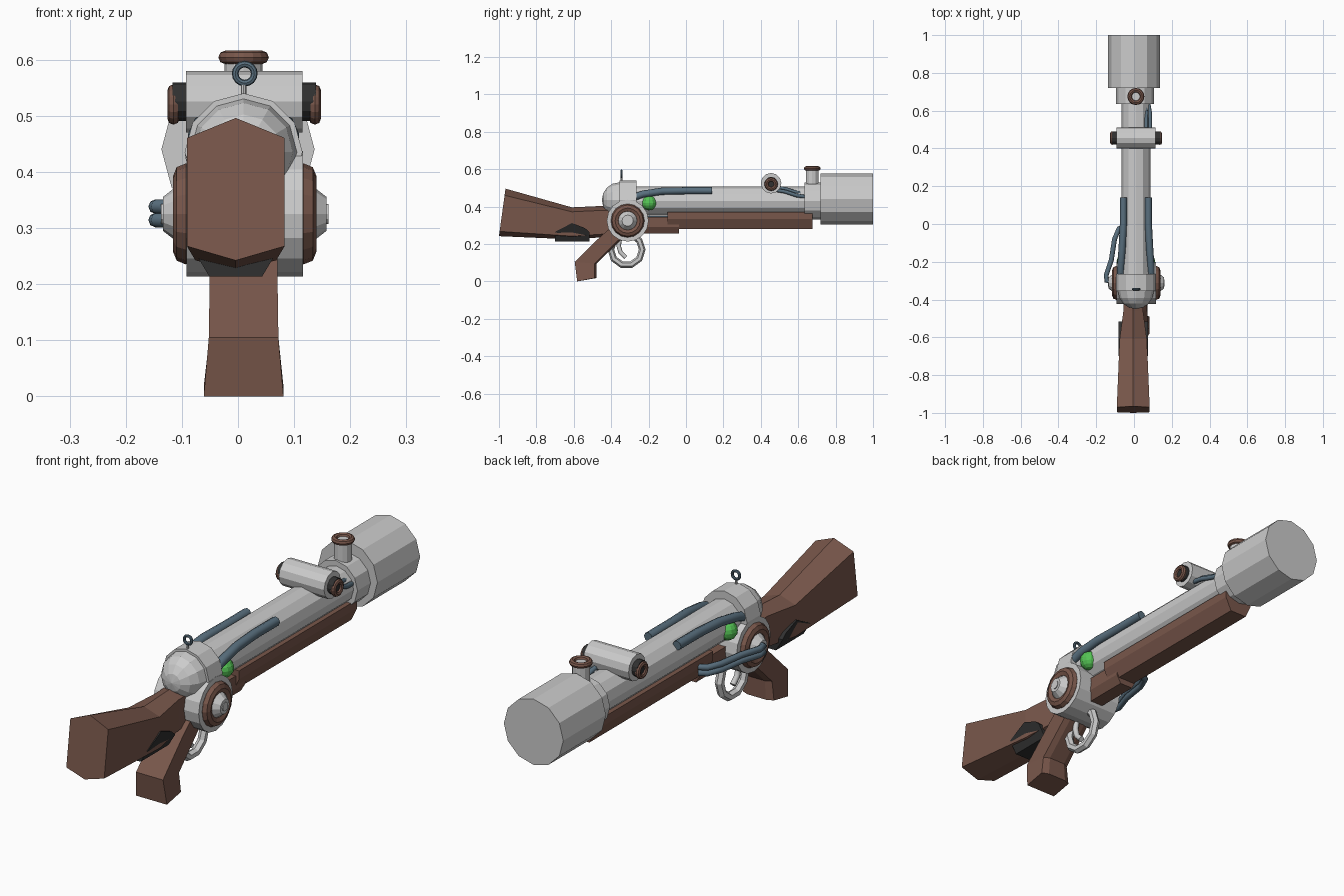
import bpy, bmesh
from math import pi
from mathutils import Vector

if "Cube" in bpy.data.objects:
    bpy.data.objects.remove(bpy.data.objects["Cube"])

def material(name, rgb):
    m = bpy.data.materials.new(name)
    m.diffuse_color = (*rgb, 1)
    m.use_nodes = True
    m.node_tree.nodes["Principled BSDF"].inputs["Base Color"].default_value = m.diffuse_color
    return m

WOOD = material("wood", (0.19, 0.095, 0.07))
HOSE = material("hose", (0.10, 0.16, 0.21))
DARK = material("dark_panel", (0.03, 0.03, 0.03))
GREEN = material("glow", (0.09, 0.55, 0.09))
CX = 0.01  # centre plane of the metal parts
AXES = {'x': Vector((1, 0, 0)), 'y': Vector((0, 1, 0)), 'z': Vector((0, 0, 1))}

def finish(name, mat):
    o = bpy.context.object
    o.name = name
    if mat:
        o.data.materials.append(mat)
    return o

def turn(axis, flip=1):
    return (AXES[axis] * flip).to_track_quat('Z', 'Y').to_euler()

def rod(name, axis, c, a, b, r, r2=None, n=12, mat=None):
    """Cylinder or frustum along an axis from coordinate a to b."""
    i = 'xyz'.index(axis)
    p = list(c)
    p[i] = (a + b) / 2
    bpy.ops.mesh.primitive_cone_add(vertices=n, radius1=r, radius2=r if r2 is None else r2,
                                    depth=abs(b - a), location=p, rotation=turn(axis, 1 if b > a else -1))
    return finish(name, mat)

def ring(name, axis, c, R, r, n=16, k=8, mat=None):
    bpy.ops.mesh.primitive_torus_add(major_radius=R, minor_radius=r, major_segments=n,
                                     minor_segments=k, location=c, rotation=turn(axis))
    return finish(name, mat)

def ball(name, c, r, axis='z', n=12, rings=8, mat=None):
    bpy.ops.mesh.primitive_uv_sphere_add(segments=n, ring_count=rings, radius=r,
                                         location=c, rotation=turn(axis))
    return finish(name, mat)

def hose(name, pts, r, mat=HOSE):
    cu = bpy.data.curves.new(name, 'CURVE')
    cu.dimensions = '3D'
    cu.bevel_depth, cu.bevel_resolution, cu.use_fill_caps = r, 2, True
    s = cu.splines.new('POLY')
    s.points.add(len(pts) - 1)
    for p, q in zip(s.points, pts):
        p.co = (*q, 1)
    o = bpy.data.objects.new(name, cu)
    bpy.context.collection.objects.link(o)
    bpy.ops.object.select_all(action='DESELECT')
    o.select_set(True)
    bpy.context.view_layer.objects.active = o
    bpy.ops.object.convert(target='MESH')
    return finish(name, mat)

def loft(name, sections, mat=None):
    """Skin a list of equally sized closed sections and cap both ends."""
    bm = bmesh.new()
    loops = [[bm.verts.new(p) for p in s] for s in sections]
    n = len(loops[0])
    for a, b in zip(loops, loops[1:]):
        for i in range(n):
            j = (i + 1) % n
            bm.faces.new((a[i], a[j], b[j], b[i]))
    bm.faces.new(loops[0][::-1])
    bm.faces.new(loops[-1])
    bmesh.ops.recalc_face_normals(bm, faces=bm.faces)
    me = bpy.data.meshes.new(name)
    bm.to_mesh(me)
    bm.free()
    o = bpy.data.objects.new(name, me)
    bpy.context.collection.objects.link(o)
    bpy.context.view_layer.objects.active = o
    return finish(name, mat)

# Barrel, collar and muzzle
rod("barrel", 'y', (CX, 0, 0.43), -0.3, 0.66, 0.077)
rod("collar", 'y', (CX - 0.005, 0, 0.43), 0.634, 0.725, 0.10)
rod("muzzle", 'y', (0, 0, 0.44), 0.72, 1.0, 0.1365)

# Chimney on the collar
rod("chimney", 'z', (CX, 0.675, 0), 0.45, 0.605, 0.034)
ring("chimney_rim", 'z', (CX, 0.675, 0.604), 0.033, 0.012, mat=WOOD)

# Crosswise sight with end rings
sight = (CX + 0.001, 0.455, 0.525)
rod("sight_body", 'x', sight, sight[0] - 0.104, sight[0] + 0.104, 0.055)
rod("sight_core", 'x', sight, sight[0] - 0.128, sight[0] + 0.128, 0.034, mat=DARK)
for s in (-1, 1):
    ring("sight_ring", 'x', (sight[0] + s * 0.126, 0.455, 0.52), 0.025, 0.011, mat=WOOD)
for dx, dz in ((0.055, 0), (0.075, -0.015)):
    x = CX + dx
    hose("sight_hose", [(x, 0.47, 0.505 + dz), (x, 0.53, 0.495 + dz), (x, 0.59, 0.475 + dz),
                        (x - 0.01, 0.65, 0.465 + dz)], 0.010)

# Domed breech with eyelet
rod("breech_band", 'y', (CX, 0, 0.435), -0.355, -0.265, 0.105)
ball("breech_dome", (CX, -0.355, 0.435), 0.095, 'y')
rod("eyelet_stem", 'z', (CX, -0.345, 0), 0.52, 0.56, 0.005, n=8)
ring("eyelet", 'y', (CX + 0.002, -0.345, 0.575), 0.017, 0.006, mat=HOSE)

# Crosswise drum with wheels and hubs
drum = (CX + 0.002, -0.312, 0.325)
rod("drum", 'x', drum, drum[0] - 0.104, drum[0] + 0.104, 0.112, n=16)
for s in (-1, 1):
    x = drum[0]
    ring("drum_wheel", 'x', (x + s * 0.105, *drum[1:]), 0.067, 0.023, mat=WOOD)
    rod("hub", 'x', drum, x + s * 0.10, x + s * 0.146, 0.066, 0.03)
    rod("hub_pin", 'x', drum, x + s * 0.14, x + s * 0.149, 0.018)
    # Glowing orbs and hoses beside the barrel
    ball("orb", (CX + s * 0.062, -0.197, 0.42), 0.04, mat=GREEN)
    hose("barrel_hose", [(CX + s * 0.08, -0.28, 0.45), (CX + s * 0.08, -0.23, 0.467),
                         (CX + s * 0.073, -0.13, 0.482), (CX + s * 0.066, 0.0, 0.485),
                         (CX + s * 0.066, 0.14, 0.485)], 0.019)

# Twin hoses on the left of the drum
for z in (0.314, 0.338):
    hose("side_hose", [(-0.05, -0.01, z), (-0.08, -0.025, z), (-0.103, -0.08, z), (-0.12, -0.19, z),
                       (-0.147, -0.27, z), (-0.145, -0.30, z), (-0.10, -0.31, z)], 0.013)

# Wooden fore-end and its block
def u_section(y, w, top, mid, low):
    return [(CX + w, y, top), (CX + w, y, mid), (CX + w * 0.6, y, low),
            (CX - w * 0.6, y, low), (CX - w, y, mid), (CX - w, y, top)]
loft("fore_end", [u_section(y, 0.065, 0.37, 0.335, 0.28) for y in (-0.1, 0.675)], WOOD)
loft("fore_block", [u_section(y, 0.05, 0.345, 0.29, 0.255) for y in (-0.3, -0.037)], WOOD)

# Stock: six-sided sections of (top y, bottom y, top z, bottom z, half width)
def stock_section(yt, yb, zt, zb, w):
    def p(x, t):
        return (x - 0.004, yb + (yt - yb) * t, zb + (zt - zb) * t)
    return [p(0, 1), p(w, 0.86), p(w, 0.1), p(0, 0), p(-w, 0.1), p(-w, 0.86)]
loft("stock", [stock_section(*s) for s in (
    (-0.965, -1.0, 0.496, 0.242, 0.087), (-0.61, -0.61, 0.396, 0.225, 0.072),
    (-0.46, -0.46, 0.403, 0.235, 0.052), (-0.30, -0.30, 0.405, 0.25, 0.055))], WOOD)

# Dark panel wrapped around the belly of the stock
panel = [(-0.70, 0.213), (-0.70, 0.265), (-0.61, 0.312), (-0.54, 0.285), (-0.517, 0.265), (-0.517, 0.213)]
loft("stock_panel", [[(x * (0.6 if z < 0.22 else 1) - 0.004, y, z) for y, z in panel]
                     for x in (-0.078, 0.078)], DARK)

# Pistol grip: (rear y, z, front y, z, half width)
grip = [(-0.40, 0.29, -0.28, 0.26, 0.06), (-0.457, 0.24, -0.335, 0.235, 0.06),
        (-0.595, 0.105, -0.478, 0.095, 0.062), (-0.582, 0.0, -0.478, 0.018, 0.071)]
loft("grip", [[(CX - w, a, za), (CX + w, a, za), (CX + w, b - 0.012, zb), (CX + w * 0.6, b, zb),
               (CX - w * 0.6, b, zb), (CX - w, b - 0.012, zb)] for a, za, b, zb, w in grip], WOOD)

# Trigger and guard
ring("trigger_guard", 'x', (CX, -0.318, 0.17), 0.084, 0.018, n=10, k=6)
hose("trigger", [(CX, -0.35, 0.25), (CX, -0.36, 0.19), (CX, -0.35, 0.155), (CX, -0.322, 0.128)], 0.012, None)
